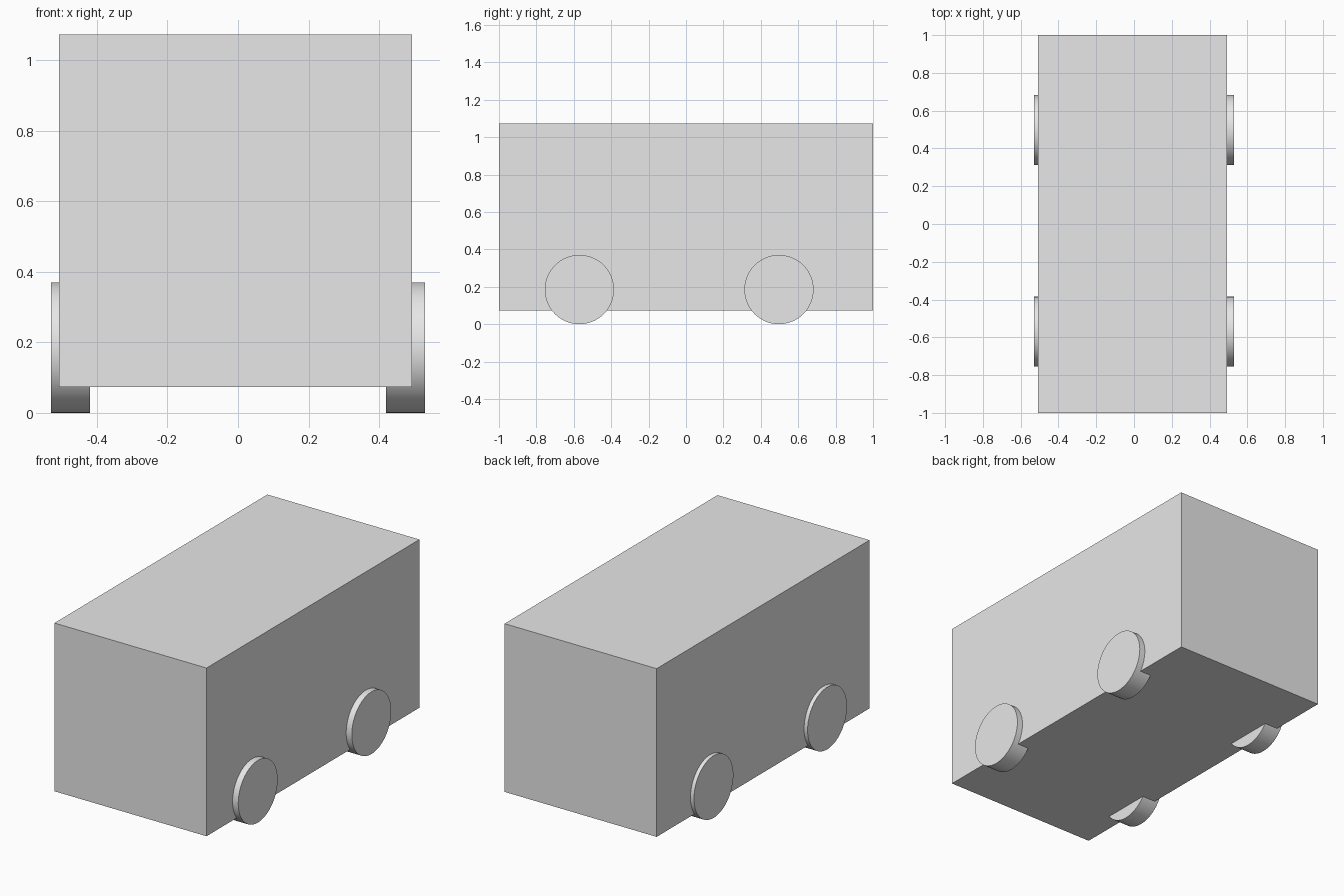
import bpy
import math

cube = bpy.data.objects.get("Cube")
if cube:
    bpy.data.objects.remove(cube, do_unlink=True)

# One plain grey for every part
grey = bpy.data.materials.new("plain_grey")
grey.use_nodes = True
colour = (0.8, 0.8, 0.8, 1)
grey.diffuse_color = colour
grey.node_tree.nodes["Principled BSDF"].inputs["Base Color"].default_value = colour

# Box body, set slightly towards the right side
bpy.ops.mesh.primitive_cube_add(size=1, location=(-0.007, 0, 0.573))
body = bpy.context.object
body.name = "body"
body.scale = (1, 2, 1)
body.data.materials.append(grey)

# Four disc wheels partly sunk into the body
RADIUS, WIDTH, OUTER = 0.185, 0.11, 0.53


def add_wheel(name, side, y):
    bpy.ops.mesh.primitive_cylinder_add(
        vertices=64, radius=RADIUS, depth=WIDTH,
        location=(side * (OUTER - WIDTH / 2), y, RADIUS),
        rotation=(0, math.pi / 2, 0))
    wheel = bpy.context.object
    wheel.name = name
    wheel.data.materials.append(grey)
    bpy.ops.object.shade_smooth_by_angle(angle=math.radians(30))


for side_name, side in (("left", 1), ("right", -1)):
    for end_name, y in (("front", -0.57), ("rear", 0.497)):
        add_wheel(f"{end_name}_{side_name}_wheel", side, y)
